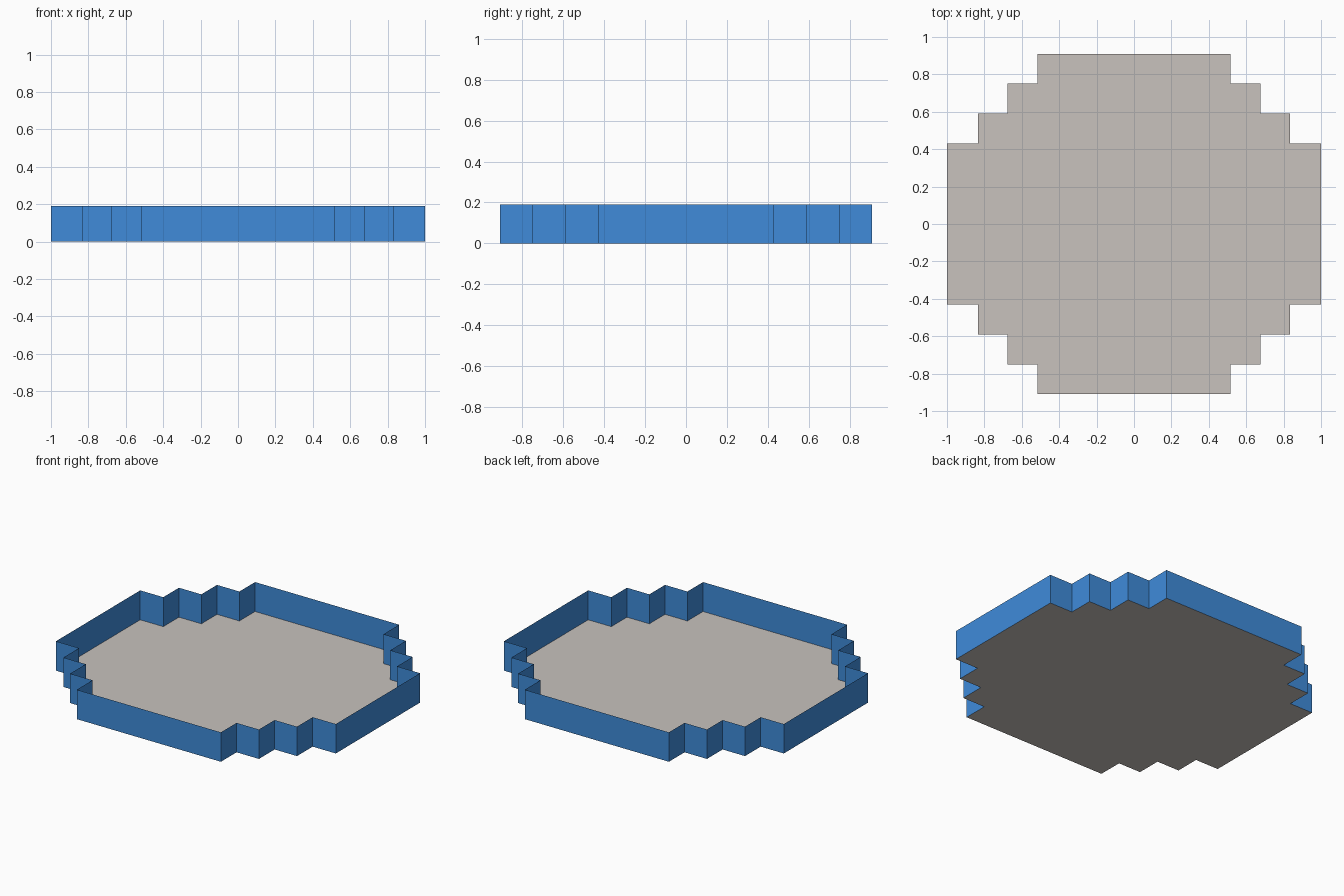
import bpy

if "Cube" in bpy.data.objects:
    bpy.data.objects.remove(bpy.data.objects["Cube"])

H = 0.19       # wall height
SEAM = 0.15    # horizontal panel seam
PANEL = 0.16   # panel width


def material(name, color):
    m = bpy.data.materials.new(name)
    m.diffuse_color = color
    m.use_nodes = True
    m.node_tree.nodes["Principled BSDF"].inputs["Base Color"].default_value = m.diffuse_color
    return m


def mesh_object(name, verts, faces, mat):
    me = bpy.data.meshes.new(name)
    me.from_pydata(verts, [], faces)
    me.update()
    ob = bpy.data.objects.new(name, me)
    bpy.context.collection.objects.link(ob)
    me.materials.append(mat)
    return ob


# stepped outline: one quarter, mirrored round counter-clockwise
quarter = [(1, .43), (.835, .43), (.835, .59), (.675, .59),
           (.675, .75), (.515, .75), (.515, .91)]
outline = (quarter
           + [(-x, y) for x, y in reversed(quarter)]
           + [(-x, -y) for x, y in quarter]
           + [(x, -y) for x, y in reversed(quarter)])

# floor
mesh_object("floor", [(x, y, 0) for x, y in outline],
            [range(len(outline))], material("floor_stone", (.58, .54, .51, 1)))

# thin wall split into panels with a top band
points = []
for (x0, y0), (x1, y1) in zip(outline, outline[1:] + outline[:1]):
    n = max(1, round((abs(x1 - x0) + abs(y1 - y0)) / PANEL))
    points += [(x0 + (x1 - x0) * i / n, y0 + (y1 - y0) * i / n) for i in range(n)]
n = len(points)
verts = [(x, y, z) for z in (0, SEAM, H) for x, y in points]
faces = [(r * n + i, r * n + (i + 1) % n, (r + 1) * n + (i + 1) % n, (r + 1) * n + i)
         for r in range(2) for i in range(n)]
mesh_object("perimeter_wall", verts, faces, material("wall_blue", (.05, .26, .70, 1)))
